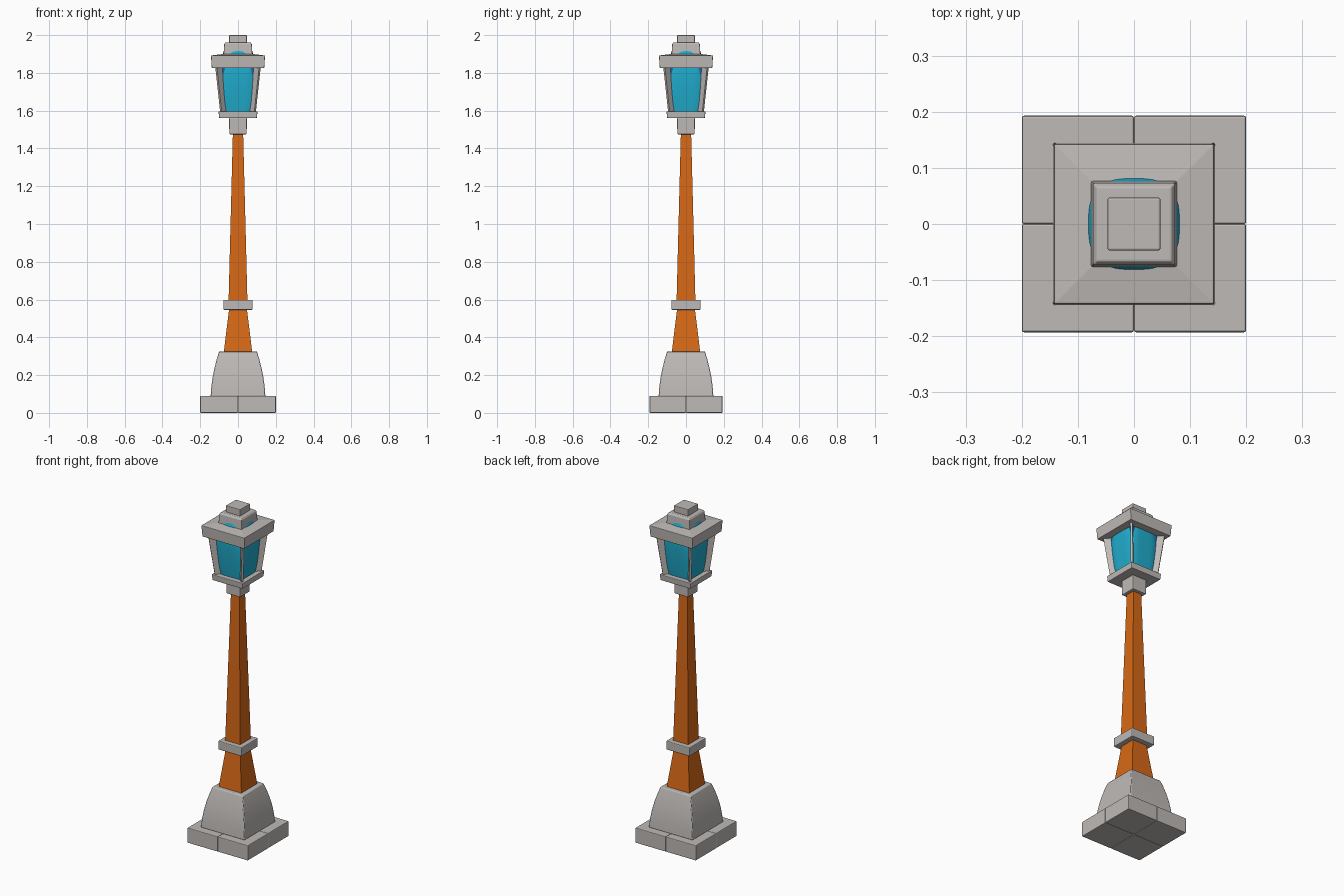
import bpy, bmesh, math

if "Cube" in bpy.data.objects:
    bpy.data.objects.remove(bpy.data.objects["Cube"])


def material(name, rgb):
    m = bpy.data.materials.new(name)
    m.diffuse_color = (*rgb, 1)
    m.use_nodes = True
    m.node_tree.nodes["Principled BSDF"].inputs["Base Color"].default_value = m.diffuse_color
    return m


STONE = material("warm grey stone", (0.52, 0.49, 0.47))
WOOD = material("orange wood", (0.68, 0.14, 0.008))
GLASS = material("cyan glass", (0.015, 0.42, 0.62))
DEEP = material("deep blue glass", (0.01, 0.15, 0.42))


def make(name, rings, mat, bevel=0.0, smooth=False):
    """Skin a stack of equal-length point rings and cap both ends."""
    bm = bmesh.new()
    loops = [[bm.verts.new(p) for p in ring] for ring in rings]
    n = len(loops[0])
    for a, b in zip(loops, loops[1:]):
        for i in range(n):
            j = (i + 1) % n
            bm.faces.new((a[i], a[j], b[j], b[i]))
    bm.faces.new(loops[0][::-1])
    bm.faces.new(loops[-1])
    bmesh.ops.recalc_face_normals(bm, faces=bm.faces)
    mesh = bpy.data.meshes.new(name)
    bm.to_mesh(mesh)
    bm.free()
    mesh.materials.append(mat)
    ob = bpy.data.objects.new(name, mesh)
    bpy.context.collection.objects.link(ob)
    if bevel:
        mod = ob.modifiers.new("soft edges", 'BEVEL')
        mod.width = bevel
        mod.segments = 2
        mod.limit_method = 'ANGLE'
        mod.angle_limit = math.radians(40)
    if smooth:
        bpy.context.view_layer.objects.active = ob
        ob.select_set(True)
        bpy.ops.object.shade_smooth_by_angle(angle=math.radians(35))
        ob.select_set(False)
    return ob


def square(z, hx, hy=None, cx=0, cy=0):
    hy = hx if hy is None else hy
    return [(cx + sx * hx, cy + sy * hy, z)
            for sx, sy in ((-1, -1), (1, -1), (1, 1), (-1, 1))]


def tower(name, profile, mat, bevel=0.0, smooth=False):
    """Square tower from (height, half width) pairs."""
    return make(name, [square(z, h) for z, h in profile], mat, bevel, smooth)


def rounded(z, r, power=4.0, n=32):
    """Rounded-square ring, flat sides facing the axes."""
    ring = []
    for i in range(n):
        t = 2 * math.pi * i / n
        c, s = math.cos(t), math.sin(t)
        k = r / (abs(c) ** power + abs(s) ** power) ** (1 / power)
        ring.append((c * k, s * k, z))
    return ring


# Four paving slabs under the pedestal
for i, (sx, sy) in enumerate(((-1, -1), (1, -1), (1, 1), (-1, 1))):
    make(f"base_slab_{i + 1}",
         [square(z, 0.1, 0.0965, sx * 0.1, sy * 0.0965) for z in (0, 0.09)],
         STONE, 0.004)

# Curved stone pedestal
tower("pedestal", [(0.088, 0.145), (0.14, 0.141), (0.19, 0.134),
                   (0.24, 0.124), (0.29, 0.111), (0.325, 0.1)],
      STONE, 0.004, True)

# Wooden post and its collars
tower("lower_post", [(0.3, 0.078), (0.55, 0.047)], WOOD)
tower("upper_post", [(0.59, 0.05), (1.49, 0.027)], WOOD)
tower("post_collar", [(0.545, 0.077), (0.598, 0.078)], STONE, 0.005)
tower("neck", [(1.475, 0.046), (1.562, 0.047)], STONE, 0.004)

# Lantern floor, roof and finial
tower("lantern_floor", [(1.56, 0.1), (1.596, 0.103)], STONE, 0.004)
tower("lantern_roof", [(1.825, 0.139), (1.892, 0.143), (1.9, 0.078)], STONE, 0.003)
tower("roof_cap", [(1.89, 0.077), (1.952, 0.073), (1.962, 0.066)], STONE, 0.003)
tower("finial", [(1.955, 0.047), (2.0, 0.047)], STONE, 0.003)

# Glass: deep blue core with a bulging pane body that pokes out by the cap
tower("inner_glass", [(1.59, 0.069), (1.83, 0.092)], DEEP)
make("glass_body",
     [rounded(z, r, p) for z, r, p in (
         (1.59, 0.074, 9), (1.65, 0.083, 9), (1.72, 0.09, 8), (1.78, 0.095, 7),
         (1.83, 0.096, 5), (1.87, 0.09, 4), (1.9, 0.081, 3), (1.92, 0.074, 3))],
     GLASS, smooth=True)

# Thin diagonal frame fins at the four lantern corners
for i in range(4):
    a = math.pi / 4 + i * math.pi / 2
    c, s = math.cos(a), math.sin(a)
    rings = []
    for z, inner, outer in ((1.59, 0.06, 0.09), (1.83, 0.085, 0.116)):
        ring = []
        for r, w in ((inner, -1), (outer, -1), (outer, 1), (inner, 1)):
            d, t = r * math.sqrt(2), w * 0.006
            ring.append((d * c - t * s, d * s + t * c, z))
        rings.append(ring)
    make(f"frame_fin_{i + 1}", rings, STONE)
